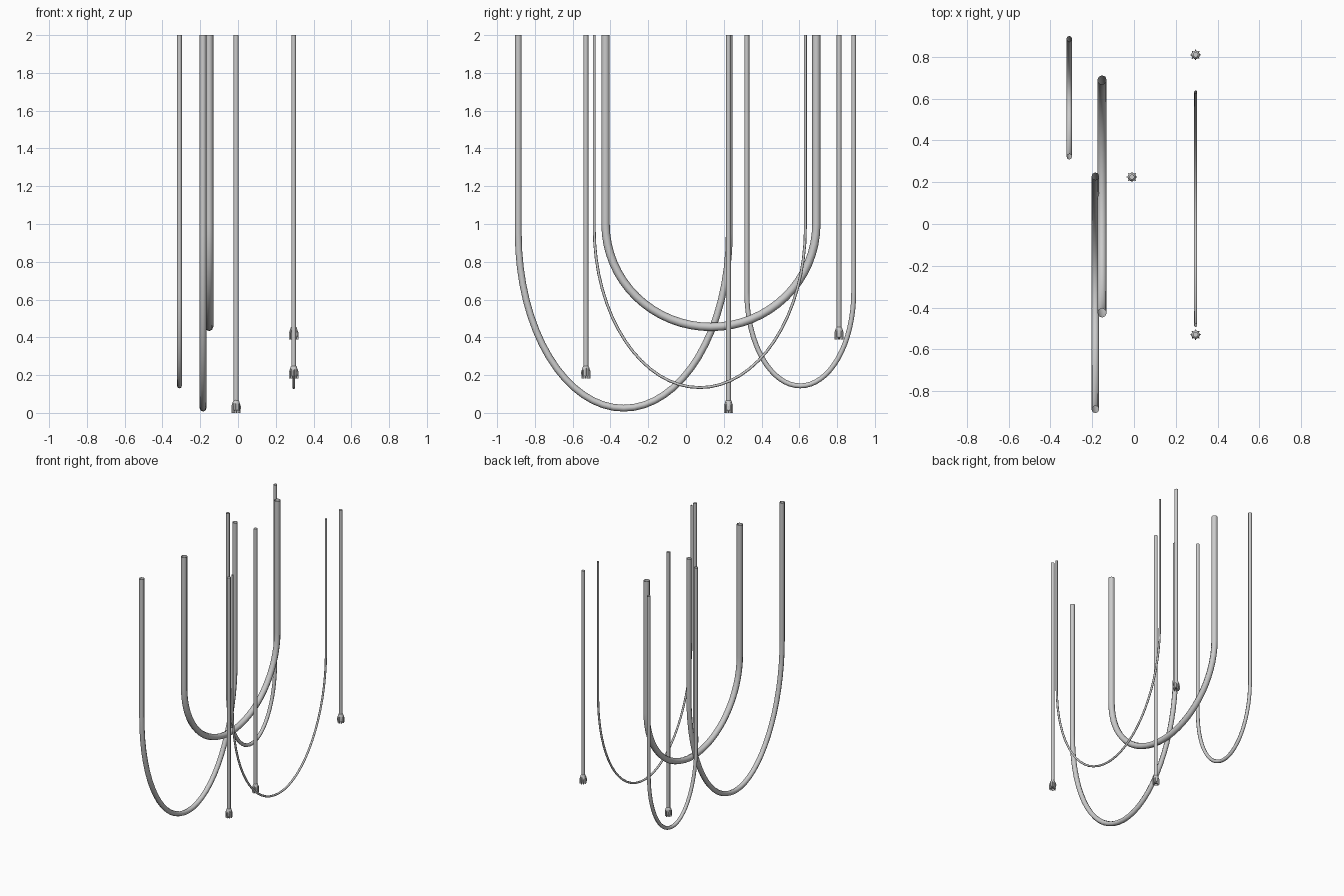
import bpy, bmesh
from math import sin, cos, pi

if "Cube" in bpy.data.objects:
    bpy.data.objects.remove(bpy.data.objects["Cube"])

TOP = 2.0


def cable(name, pts, radius, caps=False):
    """Eight-sided smooth tube swept along a path, turned into a mesh."""
    cu = bpy.data.curves.new(name, 'CURVE')
    cu.dimensions = '3D'
    cu.bevel_depth = radius
    cu.bevel_resolution = 2
    cu.use_fill_caps = caps
    sp = cu.splines.new('POLY')
    sp.points.add(len(pts) - 1)
    for p, co in zip(sp.points, pts):
        p.co = (*co, 1)
    ob = bpy.data.objects.new(name, cu)
    bpy.context.collection.objects.link(ob)
    bpy.ops.object.select_all(action='DESELECT')
    ob.select_set(True)
    bpy.context.view_layer.objects.active = ob
    bpy.ops.object.convert(target='MESH')
    bpy.ops.object.shade_smooth_by_angle(angle=pi / 3.5)


def loop_cable(name, x, y0, y1, bottom, bend, radius, n=32):
    """U-shaped cable: two straight legs joined by a half ellipse."""
    mid, half, drop = (y0 + y1) / 2, (y1 - y0) / 2, bend - bottom
    arc = [(x, mid - half * cos(pi * i / n), bend - drop * sin(pi * i / n))
           for i in range(n + 1)]
    cable(name, [(x, y0, TOP)] + arc + [(x, y1, TOP)], radius)


def end_fitting(name, x, y, z):
    """Turned socket with eight pointed ribs that project below it."""
    bm = bmesh.new()
    sides = 16
    # turned core
    profile = [(0.012, 0.067), (0.016, 0.063), (0.020, 0.050),
               (0.020, 0.014), (0.014, 0.012)]
    rings = [[bm.verts.new((r * cos(2 * pi * k / sides), r * sin(2 * pi * k / sides), h))
              for k in range(sides)] for r, h in profile]
    for a, b in zip(rings, rings[1:]):
        for k in range(sides):
            j = (k + 1) % sides
            bm.faces.new((a[k], b[k], b[j], a[j]))
    bm.faces.new(rings[0])
    bm.faces.new(rings[-1][::-1])
    # ribs: tapered wedges
    for k in range(8):
        a = 2 * pi * k / 8
        sections = []
        for h, r in ((0.0, 0.024), (0.036, 0.025), (0.056, 0.018)):
            sec = []
            for rr, t in ((0.014, -0.0045), (r, -0.0018), (r, 0.0018), (0.014, 0.0045)):
                sec.append(bm.verts.new((rr * cos(a) - t * sin(a),
                                         rr * sin(a) + t * cos(a), h)))
            sections.append(sec)
        for lo, hi in zip(sections, sections[1:]):
            for i in range(4):
                j = (i + 1) % 4
                bm.faces.new((lo[i], lo[j], hi[j], hi[i]))
        bm.faces.new(sections[0][::-1])
        bm.faces.new(sections[-1])
    bmesh.ops.recalc_face_normals(bm, faces=bm.faces)
    me = bpy.data.meshes.new(name)
    bm.to_mesh(me)
    bm.free()
    ob = bpy.data.objects.new(name, me)
    ob.location = (x, y, z)
    bpy.context.collection.objects.link(ob)


# looped cables: x, y of both legs, lowest centre height, bend start, radius
loop_cable("long_loop_cable", -0.185, -0.888, 0.229, 0.025, 0.95, 0.018)
loop_cable("thick_loop_cable", -0.153, -0.426, 0.690, 0.455, 1.0, 0.022)
loop_cable("thin_loop_cable", 0.295, -0.486, 0.632, 0.134, 0.98, 0.0075)
loop_cable("short_loop_cable", -0.310, 0.322, 0.888, 0.143, 0.64, 0.013)

# straight hanging cables with end fittings
for i, (x, y, z) in enumerate([(-0.01, 0.225, 0.0), (0.295, -0.53, 0.182),
                               (0.295, 0.81, 0.388)], 1):
    cable(f"hanging_cable_{i}", [(x, y, z + 0.06), (x, y, TOP)], 0.013, caps=True)
    end_fitting(f"end_fitting_{i}", x, y, z)
